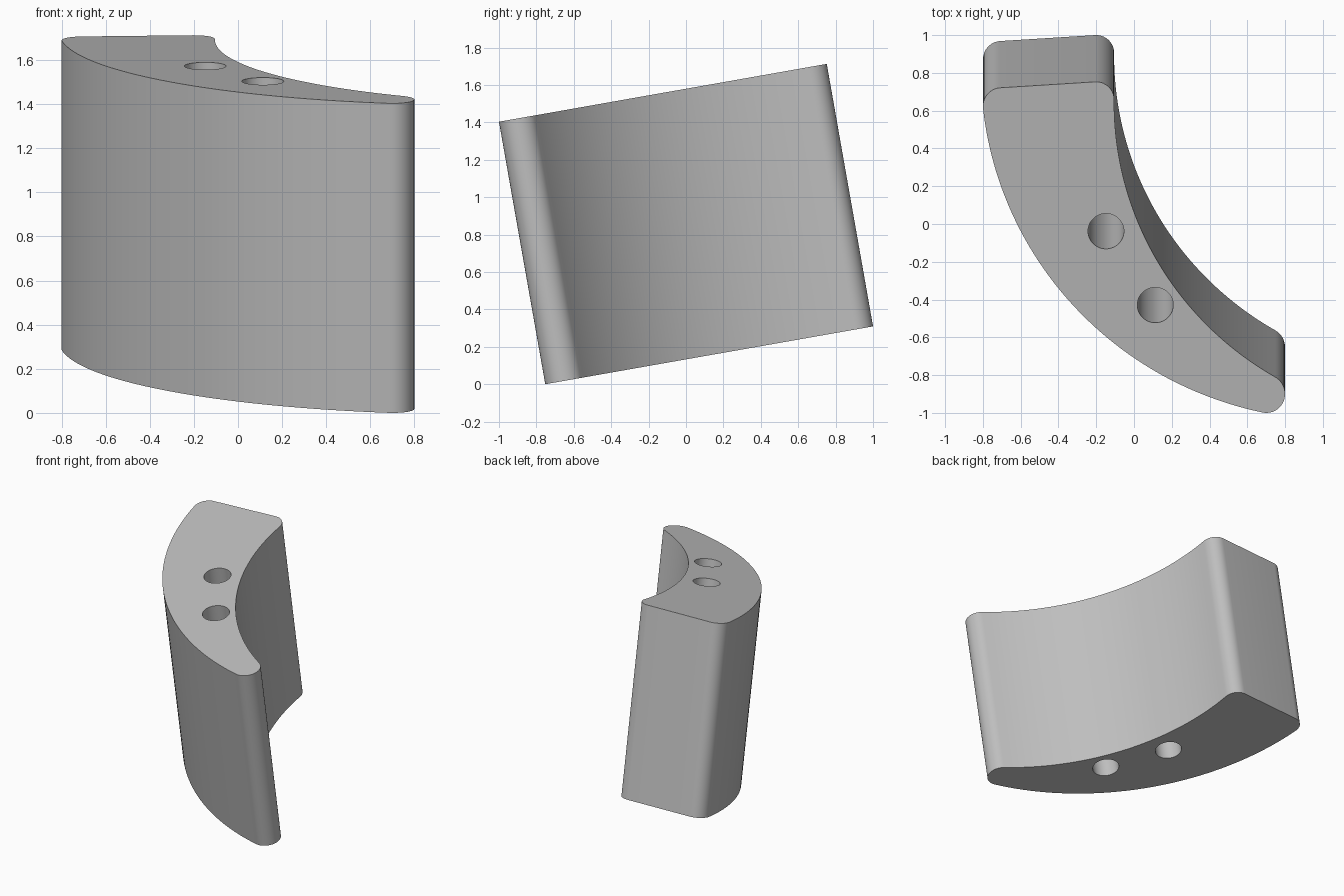
import bpy, bmesh, math
from mathutils import Vector, Matrix

if "Cube" in bpy.data.objects:
    bpy.data.objects.remove(bpy.data.objects["Cube"], do_unlink=True)

TILT = math.radians(10)
HEIGHT = 1.425


def arc(cx, cy, r, a0, a1, n=48):
    """Points on a circle between two angles in degrees."""
    angles = [math.radians(a0 + (a1 - a0) * i / n) for i in range(n + 1)]
    return [Vector((cx + r * math.cos(a), cy + r * math.sin(a))) for a in angles]


def fillet(p, corner, q, n=10):
    """Round corner from p to q (circular blend, end points left out)."""
    corner = Vector(corner)
    u, v = (corner - p).normalized(), (q - corner).normalized()
    w = math.cos(u.angle(v) / 2)
    points = []
    for i in range(1, n):
        t = i / n
        a, b, c = (1 - t) ** 2, 2 * t * (1 - t) * w, t * t
        points.append((p * a + corner * b + q * c) / (a + b + c))
    return points


def extrude_outline(name, points, z0, z1):
    """Closed outline pulled into a solid."""
    bm = bmesh.new()
    face = bm.faces.new([bm.verts.new((p.x, p.y, z0)) for p in points])
    ext = bmesh.ops.extrude_face_region(bm, geom=[face])
    top = [g for g in ext["geom"] if isinstance(g, bmesh.types.BMVert)]
    bmesh.ops.translate(bm, verts=top, vec=(0, 0, z1 - z0))
    bmesh.ops.recalc_face_normals(bm, faces=bm.faces)
    mesh = bpy.data.meshes.new(name)
    bm.to_mesh(mesh)
    bm.free()
    obj = bpy.data.objects.new(name, mesh)
    bpy.context.collection.objects.link(obj)
    return obj


# Curved wedge outline: two arcs joined by rounded ends
inner = arc(1.6, 0.66, 1.705, 179.5, 240)
outer = arc(1.07, 0.832, 1.88, 258.2, 186.2)
end_left, end_right = Vector((-0.709, 0.738)), Vector((-0.205, 0.770))
tip = Vector((0.8, -0.908))
outline = (inner
           + fillet(inner[-1], (0.8, -0.846), tip) + [tip]
           + fillet(tip, (0.8, -1.028), outer[0])
           + outer
           + fillet(outer[-1], (-0.808, 0.7315), end_left) + [end_left, end_right]
           + fillet(end_right, (-0.105, 0.776), inner[0]))
block = extrude_outline("curved_block", outline, -HEIGHT, 0)

# Two round holes along the block's axis
for x, y in ((-0.148, -0.033), (0.113, -0.43)):
    cutter = extrude_outline("hole_cutter", arc(x, y, 0.095, 0, 360, 48)[:-1],
                             -HEIGHT - 0.1, 0.1)
    cutter.hide_render = True
    mod = block.modifiers.new("hole", 'BOOLEAN')
    mod.operation, mod.solver, mod.object = 'DIFFERENCE', 'EXACT', cutter
    bpy.context.view_layer.objects.active = block
    bpy.ops.object.modifier_apply(modifier=mod.name)
    bpy.data.objects.remove(cutter, do_unlink=True)

# Lean the block and stand it on the ground
block.data.transform(Matrix.Rotation(TILT, 4, 'X'))
co = [v.co for v in block.data.vertices]
low = [min(c[i] for c in co) for i in range(3)]
high = [max(c[i] for c in co) for i in range(3)]
block.data.transform(Matrix.Translation(
    (-(low[0] + high[0]) / 2, -(low[1] + high[1]) / 2, -low[2])))

# Plain grey finish
grey = bpy.data.materials.new("plain_grey")
grey.use_nodes = True
colour = (0.52, 0.52, 0.52, 1)
grey.diffuse_color = colour
grey.node_tree.nodes["Principled BSDF"].inputs["Base Color"].default_value = colour
block.data.materials.clear()
block.data.materials.append(grey)
for poly in block.data.polygons:
    poly.material_index = 0

bpy.ops.object.select_all(action='DESELECT')
block.select_set(True)
bpy.context.view_layer.objects.active = block
bpy.ops.object.shade_smooth_by_angle(angle=math.radians(30))
